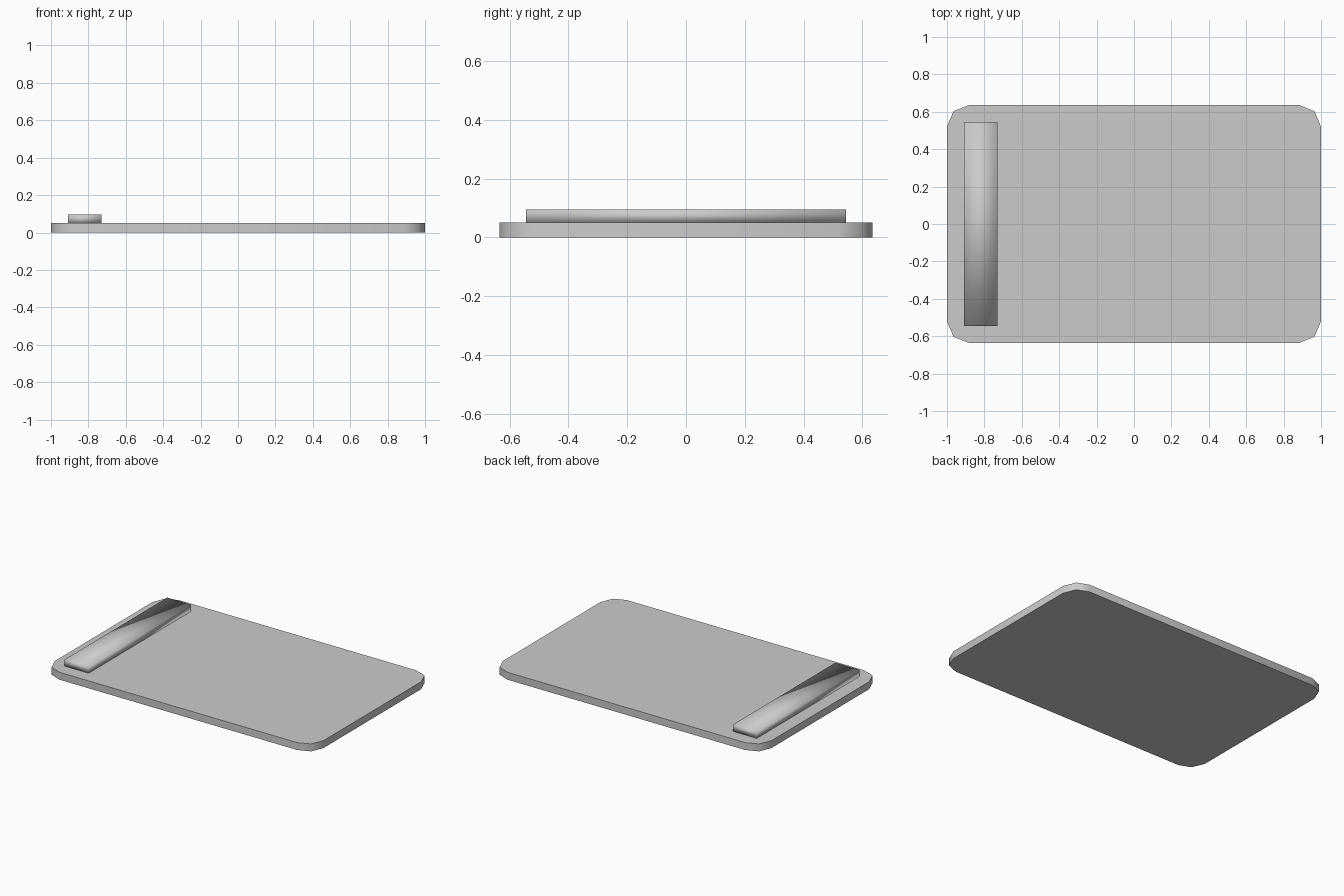
import bpy
import bmesh
import math

cube = bpy.data.objects.get("Cube")
if cube:
    bpy.data.objects.remove(cube, do_unlink=True)

# Single neutral grey
grey = bpy.data.materials.new("light_grey")
grey.use_nodes = True
colour = (0.6, 0.6, 0.6, 1.0)
grey.diffuse_color = colour
grey.node_tree.nodes["Principled BSDF"].inputs["Base Color"].default_value = colour


def prism(name, outline, z0, z1):
    """Extrude a counter-clockwise outline from z0 up to z1."""
    bm = bmesh.new()
    base = bm.faces.new([bm.verts.new((x, y, z0)) for x, y in outline])
    top = bmesh.ops.extrude_face_region(bm, geom=[base], use_keep_orig=True)["geom"]
    for v in top:
        if isinstance(v, bmesh.types.BMVert):
            v.co.z = z1
    bmesh.ops.recalc_face_normals(bm, faces=bm.faces[:])
    mesh = bpy.data.meshes.new(name)
    bm.to_mesh(mesh)
    bm.free()
    mesh.materials.append(grey)
    obj = bpy.data.objects.new(name, mesh)
    bpy.context.collection.objects.link(obj)
    bpy.ops.object.select_all(action="DESELECT")
    obj.select_set(True)
    bpy.context.view_layer.objects.active = obj
    return obj


# Board: rectangle with two-segment rounded corners
corner = [(1.0, 0.52), (0.965, 0.603), (0.885, 0.635)]
outline = (corner
           + [(-x, y) for x, y in reversed(corner)]
           + [(-x, -y) for x, y in corner]
           + [(x, -y) for x, y in reversed(corner)])
prism("board", outline, 0.0, 0.05)
bpy.ops.object.shade_smooth_by_angle(angle=math.radians(50))

# Clip bar along one short side, softly shaded all over
x0, x1, y = -0.908, -0.73, 0.545
prism("clip_bar", [(x0, -y), (x1, -y), (x1, y), (x0, y)], 0.05, 0.095)
bpy.ops.object.shade_smooth()
